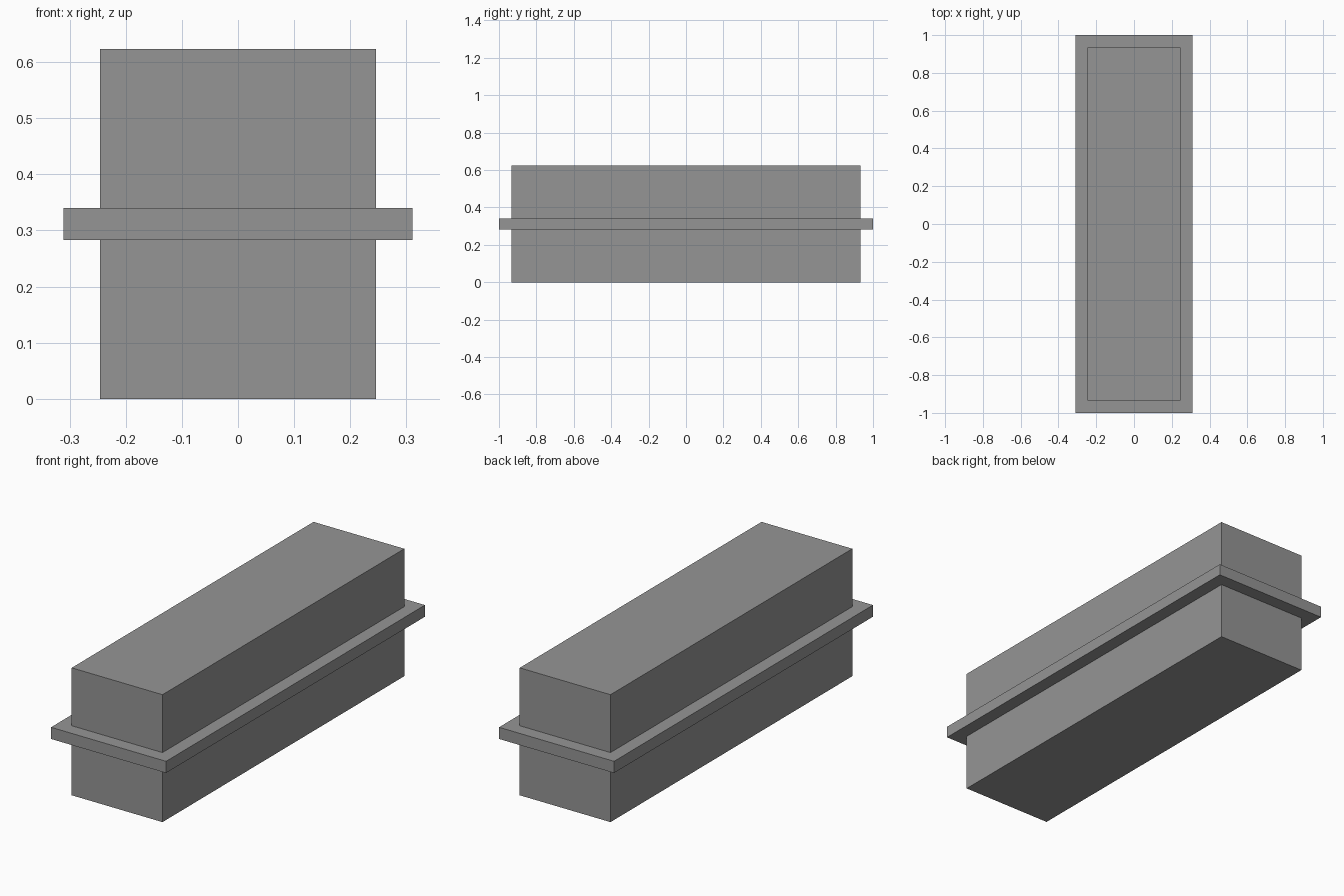
import bpy

if "Cube" in bpy.data.objects:
    bpy.data.objects.remove(bpy.data.objects["Cube"])

# Dark grey shared by both parts
grey = bpy.data.materials.new("dark_grey")
grey.diffuse_color = (0.3, 0.3, 0.3, 1)
grey.use_nodes = True
grey.node_tree.nodes["Principled BSDF"].inputs["Base Color"].default_value = grey.diffuse_color


def box(name, size, z_low, z_high):
    """Flat-faced box centred on x and y, between two heights."""
    bpy.ops.mesh.primitive_cube_add(size=1, location=(0, 0, (z_low + z_high) / 2))
    obj = bpy.context.object
    obj.name = name
    obj.scale = (size[0], size[1], z_high - z_low)
    bpy.ops.object.transform_apply(location=False, rotation=False, scale=True)
    obj.data.materials.append(grey)
    return obj


# Long rectangular housing
box("housing_body", (0.491, 1.868), 0.0, 0.623)

# Thin flange running all the way round the middle
box("mounting_flange", (0.622, 2.0), 0.283, 0.340)
